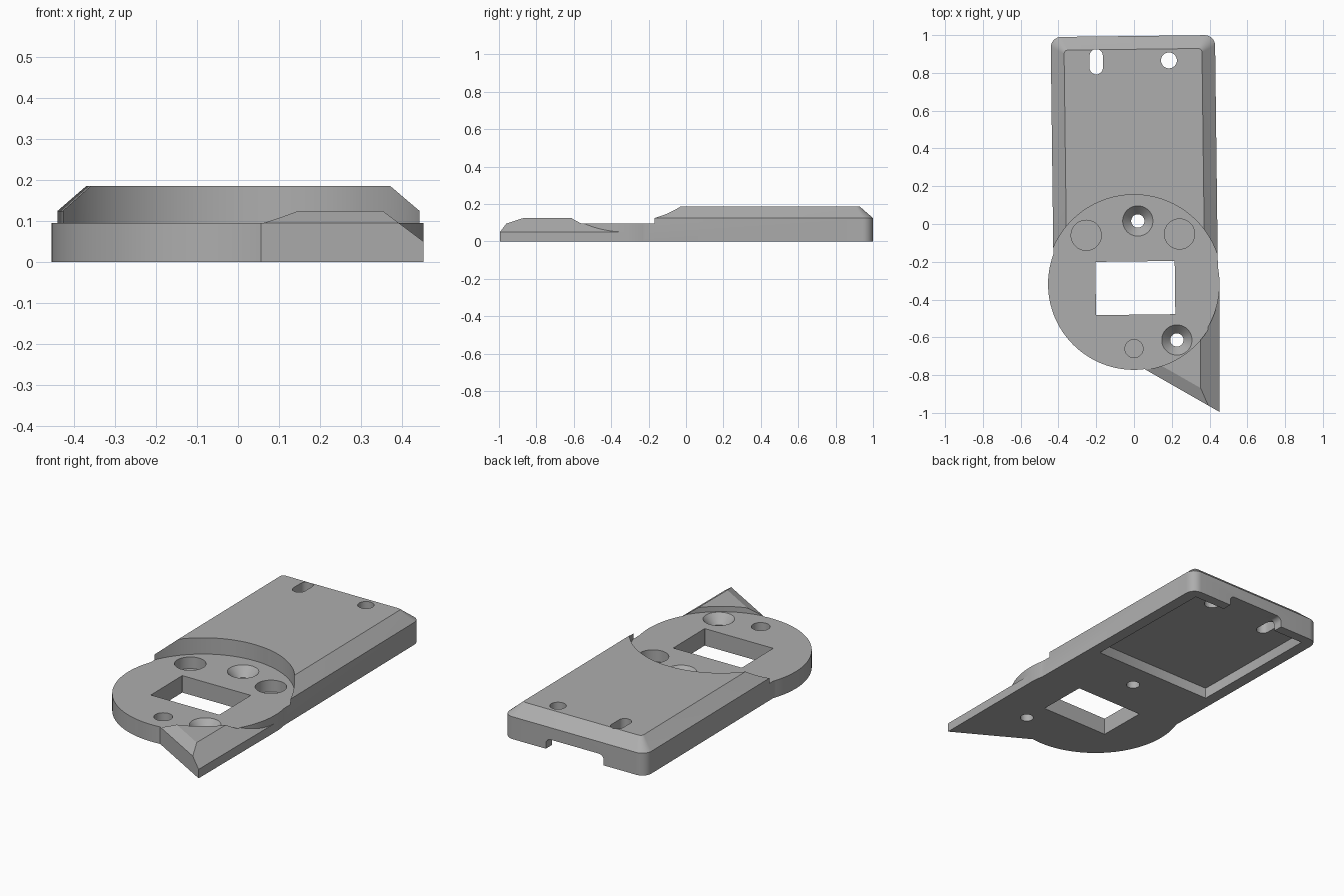
import bpy, bmesh, math
from mathutils import Matrix, Vector

default = bpy.data.objects.get("Cube")
if default:
    bpy.data.objects.remove(default, do_unlink=True)

grey = bpy.data.materials.new("plain grey")
grey.use_nodes = True
COLOUR = (0.42, 0.42, 0.42, 1)
grey.diffuse_color = COLOUR
grey.node_tree.nodes["Principled BSDF"].inputs["Base Color"].default_value = COLOUR

TILT = Matrix.Translation((0.006, 0, 0)) @ Matrix.Rotation(math.radians(0.7), 4, 'Z')
DISC_TOP = 0.095


def finish(name, bm, matrix=None):
    if matrix:
        bm.transform(matrix)
    bmesh.ops.recalc_face_normals(bm, faces=bm.faces[:])
    mesh = bpy.data.meshes.new(name)
    bm.to_mesh(mesh)
    bm.free()
    mesh.materials.append(grey)
    obj = bpy.data.objects.new(name, mesh)
    bpy.context.collection.objects.link(obj)
    return obj


def rounded_rect(x0, x1, y0, y1, r, steps=8):
    """Outline of a rectangle with round corners."""
    corners = [(x1 - r, y1 - r), (x0 + r, y1 - r), (x0 + r, y0 + r), (x1 - r, y0 + r)]
    pts = []
    for i, (cx, cy) in enumerate(corners):
        for s in range(steps + 1):
            a = math.pi / 2 * (i + s / steps)
            pts.append((cx + r * math.cos(a), cy + r * math.sin(a)))
    return pts


def loft(name, layers, matrix=None):
    """Solid through stacked outlines given as (points, height)."""
    bm = bmesh.new()
    rings = [[bm.verts.new((x, y, z)) for x, y in pts] for pts, z in layers]
    n = len(rings[0])
    for low, high in zip(rings, rings[1:]):
        for i in range(n):
            j = (i + 1) % n
            bm.faces.new((low[i], low[j], high[j], high[i]))
    bm.faces.new(rings[0][::-1])
    bm.faces.new(rings[-1])
    return finish(name, bm, matrix)


def prism(name, pts, z0, z1, matrix=None):
    return loft(name, [(pts, z0), (pts, z1)], matrix)


def cone(name, x, y, r0, r1, z0, z1, sides=96):
    bm = bmesh.new()
    bmesh.ops.create_cone(bm, cap_ends=True, segments=sides, radius1=r0, radius2=r1, depth=z1 - z0)
    return finish(name, bm, Matrix.Translation((x, y, (z0 + z1) / 2)))


def combine(target, other, operation):
    """Apply a boolean and discard the second solid."""
    mod = target.modifiers.new(operation.lower(), 'BOOLEAN')
    mod.operation = operation
    mod.solver = 'EXACT'
    mod.object = other
    other.hide_render = True
    bpy.context.view_layer.objects.active = target
    bpy.ops.object.modifier_apply(modifier=mod.name)
    bpy.data.objects.remove(other, do_unlink=True)


# Long cover with chamfered rim
outer = rounded_rect(-0.435, 0.435, -0.35, 0.995, 0.055)
inner = rounded_rect(-0.365, 0.365, -0.28, 0.925, 0.02)
plate = loft("mounting_plate", [(outer, 0), (outer, 0.125), (inner, 0.186)], TILT)

# Pointed corner with sloping edges
corner = [(0.05, -0.765), (0.453, -0.995), (0.453, -0.33), (0.05, -0.33)]
point = prism("corner_point", corner, 0, 0.125)
bm = bmesh.new()
bm.from_mesh(point.data)
edge = Vector((corner[1][0] - corner[0][0], corner[1][1] - corner[0][1], 0)).normalized()
outward = Vector((edge.y, -edge.x, 0))
slopes = [((0.453, 0, 0.05), Vector((0.075, 0, 0.1))),
          ((*corner[0], DISC_TOP), outward * 0.03 + Vector((0, 0, 0.06)))]
for co, normal in slopes:
    geom = bm.verts[:] + bm.edges[:] + bm.faces[:]
    bmesh.ops.bisect_plane(bm, geom=geom, plane_co=co, plane_no=normal.normalized(), clear_outer=True)
    bmesh.ops.holes_fill(bm, edges=[e for e in bm.edges if e.is_boundary])
bmesh.ops.recalc_face_normals(bm, faces=bm.faces[:])
bm.to_mesh(point.data)
bm.free()

# Round recess above the disc, then the disc itself
for part in (plate, point):
    combine(part, cone("recess", 0, -0.31, 0.465, 0.465, DISC_TOP, 0.4, 160), 'DIFFERENCE')
combine(plate, cone("disc", -0.001, -0.318, 0.454, 0.454, 0, DISC_TOP, 160), 'UNION')
combine(plate, point, 'UNION')

# Rectangular window, cavity underneath and cable notch at the back
window = rounded_rect(-0.213, 0.207, -0.48, -0.198, 0.001, 1)
cavity = rounded_rect(-0.37, 0.37, 0.16, 0.94, 0.004, 2)
notch = rounded_rect(-0.18, 0.175, -0.1, 0.058, 0.03)
upright = Matrix.Rotation(math.pi / 2, 4, 'X')
cutters = [prism("window", window, -0.1, 0.3, TILT),
           prism("cavity", cavity, -0.1, 0.06, TILT),
           prism("notch", notch, -1.1, -0.9, TILT @ upright)]

# Slot and round hole through the cover
slot = rounded_rect(-0.235, -0.165, 0.792, 0.925, 0.034)
cutters += [prism("slot", slot, 0.03, 0.4),
            cone("cover_hole", 0.185, 0.866, 0.042, 0.042, 0.03, 0.4, 48)]

# Countersunk screw holes
for x, y in [(0.02, 0.016), (0.227, -0.614)]:
    cutters += [cone("screw_hole", x, y, 0.035, 0.035, -0.1, 0.08, 48),
                cone("countersink", x, y, 0.035, 0.081, 0.045, DISC_TOP + 0.001, 48)]

# Blind round pockets
for x, y, r in [(-0.253, -0.06, 0.08), (0.241, -0.053, 0.08), (0, -0.66, 0.048)]:
    cutters.append(cone("pocket", x, y, r, r, 0.03, 0.15, 48))

for cutter in cutters:
    combine(plate, cutter, 'DIFFERENCE')

# Smooth curves with crisp edges
bpy.ops.object.select_all(action='DESELECT')
plate.select_set(True)
bpy.context.view_layer.objects.active = plate
bpy.ops.object.shade_smooth_by_angle(angle=math.radians(25))
